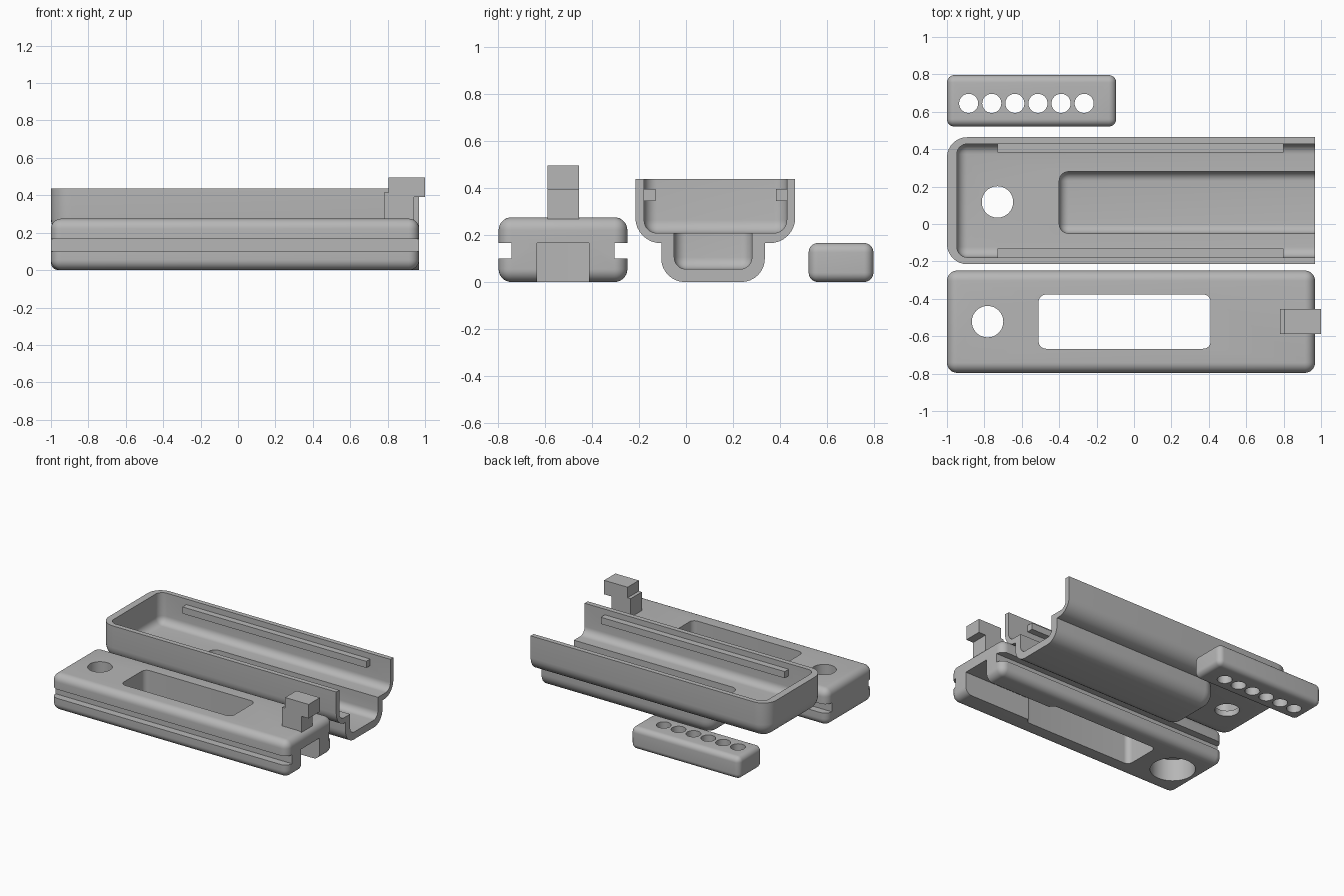
import bpy, bmesh, math
from mathutils import Vector

cube = bpy.data.objects.get("Cube")
if cube:
    bpy.data.objects.remove(cube, do_unlink=True)

grey = bpy.data.materials.new("plain grey")
grey.use_nodes = True
GREY = (0.47, 0.47, 0.47, 1)
grey.diffuse_color = GREY
grey.node_tree.nodes["Principled BSDF"].inputs["Base Color"].default_value = GREY


def add(name, bm):
    mesh = bpy.data.meshes.new(name)
    bmesh.ops.recalc_face_normals(bm, faces=bm.faces)
    bm.to_mesh(mesh)
    bm.free()
    mesh.materials.append(grey)
    obj = bpy.data.objects.new(name, mesh)
    bpy.context.collection.objects.link(obj)
    return obj


def box(name, x, y, z, radius=0, keep=""):
    """Box from ranges; all edges rounded except those on the sides in keep."""
    bm = bmesh.new()
    bmesh.ops.create_cube(bm, size=1)
    for v in bm.verts:
        v.co = Vector([r[0] if c < 0 else r[1] for c, r in zip(v.co, (x, y, z))])
    sharp = {"end": (0, x[1]), "top": (2, z[1]), "bottom": (2, z[0])}
    flats = [sharp[k] for k in keep.split()]
    edges = [e for e in bm.edges if not any(
        all(abs(v.co[axis] - at) < 1e-5 for v in e.verts) for axis, at in flats)]
    if radius:
        bmesh.ops.bevel(bm, geom=edges, offset=radius, offset_type='OFFSET',
                        segments=8, profile=0.5, affect='EDGES')
    return add(name, bm)


def drill(x, y, z, radius):
    bm = bmesh.new()
    bmesh.ops.create_cone(bm, cap_ends=True, segments=48, radius1=radius,
                          radius2=radius, depth=z[1] - z[0])
    bmesh.ops.translate(bm, verts=bm.verts, vec=(x, y, sum(z) / 2))
    return add("drill", bm)


def combine(obj, others, operation='DIFFERENCE'):
    for other in others:
        mod = obj.modifiers.new("combine", 'BOOLEAN')
        mod.operation, mod.solver, mod.object = operation, 'EXACT', other
        with bpy.context.temp_override(object=obj, active_object=obj):
            bpy.ops.object.modifier_apply(modifier=mod.name)
        bpy.data.objects.remove(other, do_unlink=True)


END = 0.968
THROUGH = (-0.2, 0.6)

# Tray: wide upper shell with a narrower trough below, open at the +x end
tray = box("tray", (-1, END), (-0.215, 0.464), (0.165, 0.437), 0.108, "end top")
combine(tray, [box("trough", (-0.455, END), (-0.105, 0.335), (0, 0.2), 0.1, "end top")],
        'UNION')
combine(tray, [
    box("cavity", (-0.947, 1.2), (-0.178, 0.428), (0.208, 0.6), 0.055, "end top"),
    box("trough_cavity", (-0.4, 1.2), (-0.05, 0.28), (0.055, 0.35), 0.05, "end top"),
    drill(-0.73, 0.118, THROUGH, 0.084)])

# Guide rails inside the tray
RAIL_X, RAIL_Z = (-0.73, 0.8), (0.345, 0.395)
combine(tray, [box("rail", RAIL_X, y, RAIL_Z)
               for y in ((-0.2, -0.13), (0.382, 0.45))], 'UNION')

# Slider: rounded block with side grooves, window, channel and stepped hole
MID = -0.522
slider = box("slider", (-1, END), (-0.796, -0.249), (0, 0.275), 0.055)
combine(slider, [box("groove", (-1.2, 1.2), y, (0.099, 0.166))
                 for y in ((-0.95, -0.741), (-0.304, -0.1))])
combine(slider, [
    box("window", (-0.51, 0.41), (MID - 0.145, MID + 0.145), THROUGH, 0.04, "top bottom"),
    box("channel", (0.2, 1.2), (MID - 0.111, MID + 0.111), (-0.2, 0.166)),
    drill(-0.783, MID, (-0.2, 0.166), 0.155),
    drill(-0.783, MID, THROUGH, 0.084)])

# Latch hook standing on the slider
HOOK_Y = (MID - 0.067, MID + 0.067)
hook = box("latch_hook", (0.78, 0.94), HOOK_Y, (0.25, 0.415))
combine(hook, [box("hook_cap", (0.805, 1), HOOK_Y, (0.39, 0.495))], 'UNION')

# Bar with a row of six holes
bar = box("drilled_bar", (-1, -0.095), (0.521, 0.796), (0, 0.166), 0.04)
combine(bar, [drill(-0.884 + 0.1235 * i, 0.645, THROUGH, 0.051) for i in range(6)])

# Smooth the rounded edges, keep the corners sharp
for obj in (tray, slider, hook, bar):
    bpy.ops.object.select_all(action='DESELECT')
    obj.select_set(True)
    bpy.context.view_layer.objects.active = obj
    bpy.ops.object.shade_smooth_by_angle(angle=math.radians(30))
